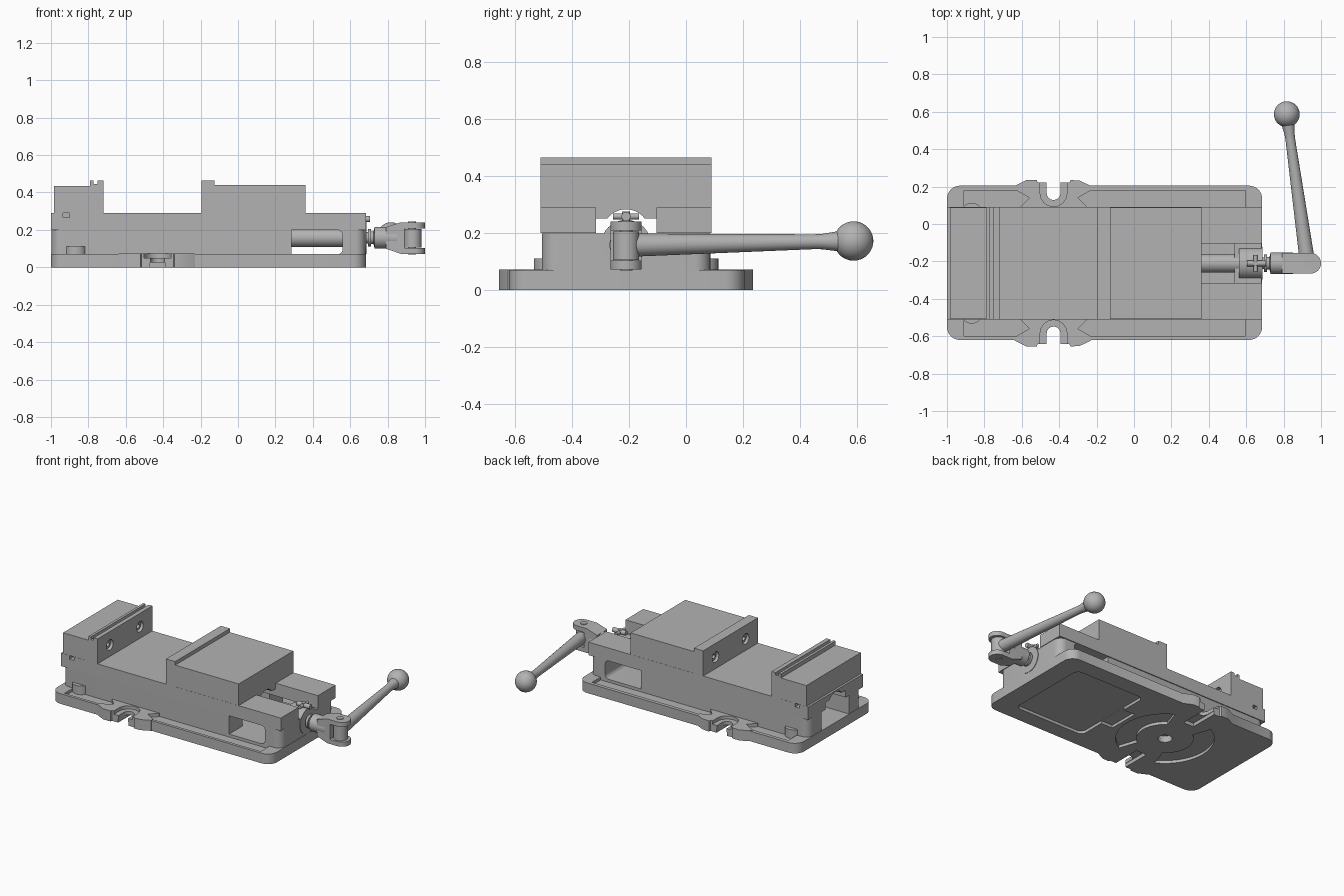
import bpy, bmesh, math
from mathutils import Vector

old = bpy.data.objects.get("Cube")
if old:
    bpy.data.objects.remove(old, do_unlink=True)

grey = bpy.data.materials.new("machined grey")
grey.use_nodes = True
grey.diffuse_color = (0.45, 0.45, 0.45, 1)
grey.node_tree.nodes["Principled BSDF"].inputs["Base Color"].default_value = (0.45, 0.45, 0.45, 1)

YC = -0.21            # centre line of the vise
PX = -0.43            # clamping slots and swivel centre


def finish(name, bm):
    bmesh.ops.recalc_face_normals(bm, faces=bm.faces)
    mesh = bpy.data.meshes.new(name)
    bm.to_mesh(mesh)
    bm.free()
    mesh.materials.append(grey)
    ob = bpy.data.objects.new(name, mesh)
    bpy.context.collection.objects.link(ob)
    return ob


def prism(name, pts, axis, lo, hi):
    """Extrude a 2D outline along an axis."""
    place = {"x": lambda p: (lo, p[0], p[1]), "y": lambda p: (p[0], lo, p[1]),
             "z": lambda p: (p[0], p[1], lo)}[axis]
    bm = bmesh.new()
    face = bm.faces.new([bm.verts.new(place(p)) for p in pts])
    step = Vector([(hi - lo) * (axis == a) for a in "xyz"])
    out = bmesh.ops.extrude_face_region(bm, geom=[face])
    bmesh.ops.translate(bm, vec=step, verts=[v for v in out["geom"] if isinstance(v, bmesh.types.BMVert)])
    return finish(name, bm)


def arc(cx, cy, r, a0, a1, n=8):
    angles = [math.radians(a0 + (a1 - a0) * i / n) for i in range(n + 1)]
    return [(cx + r * math.cos(a), cy + r * math.sin(a)) for a in angles]


def rrect(x0, x1, y0, y1, r):
    return (arc(x1 - r, y1 - r, r, 0, 90) + arc(x0 + r, y1 - r, r, 90, 180)
            + arc(x0 + r, y0 + r, r, 180, 270) + arc(x1 - r, y0 + r, r, 270, 360))


def rect(x0, x1, y0, y1):
    return [(x0, y0), (x1, y0), (x1, y1), (x0, y1)]


def lathe(name, profile, origin, direction, n=32):
    """Revolve (distance, radius) pairs about a direction."""
    bm = bmesh.new()
    vs = [bm.verts.new((r, 0, d)) for d, r in profile]
    es = [bm.edges.new(pair) for pair in zip(vs, vs[1:])]
    bmesh.ops.spin(bm, geom=vs + es, axis=(0, 0, 1), cent=(0, 0, 0), steps=n, angle=math.tau)
    bmesh.ops.remove_doubles(bm, verts=bm.verts, dist=1e-5)
    turn = Vector((0, 0, 1)).rotation_difference(Vector(direction)).to_matrix()
    for v in bm.verts:
        v.co = turn @ v.co + Vector(origin)
    return finish(name, bm)


def rod(name, r, length, origin, direction, n=32):
    return lathe(name, [(0, 0), (0, r), (length, r), (length, 0)], origin, direction, n)


def combine(ob, *others, op="DIFFERENCE"):
    """Apply booleans and remove the helper solids."""
    bpy.context.view_layer.objects.active = ob
    for other in others:
        other.hide_render = True
        mod = ob.modifiers.new("cut", "BOOLEAN")
        mod.operation, mod.solver, mod.object = op, "EXACT", other
        bpy.ops.object.modifier_apply(modifier=mod.name)
        bpy.data.objects.remove(other, do_unlink=True)
    return ob


def flip(pts):
    return [(x, 2 * YC - y) for x, y in pts]


# Base plate with clamping ears
base = prism("base_plate", rrect(-1, 0.685, -0.62, 0.205, 0.07), "z", 0, 0.07)
ear = [(-0.64, 0.0), (-0.64, 0.203), (-0.575, 0.235), (-0.52, 0.235), (-0.515, 0.222),
       (-0.345, 0.222), (-0.34, 0.235), (-0.29, 0.232), (-0.23, 0.203), (-0.23, 0.0)]
ear_slot = arc(PX, 0.165, 0.037, 180, 360) + [(PX + 0.037, 0.3), (PX - 0.037, 0.3)]
ear_step = arc(PX, 0.165, 0.072, 180, 360) + [(PX + 0.072, 0.3), (PX - 0.072, 0.3)]
long_trough = [(-0.23, 0.18), (0.595, 0.18), (0.595, 0.06), (-0.25, 0.06), (-0.25, 0.09), (-0.3, 0.14)]
short_trough = [(-0.91, 0.18), (-0.63, 0.18), (-0.56, 0.14), (-0.61, 0.09), (-0.61, 0.06), (-0.91, 0.06)]
for side in (list, flip):
    combine(base, prism("ear", side(ear), "z", 0, 0.073), op="UNION")
for side in (list, flip):
    combine(base,
            prism("slot", side(ear_slot), "z", -0.1, 0.2),
            prism("step", side(ear_step), "z", 0.05, 0.2),
            prism("trough", side(long_trough), "z", 0.05, 0.2),
            prism("trough", side(short_trough), "z", 0.05, 0.2),
            prism("key", side(rect(PX - 0.04, PX + 0.04, 0.02, 0.4)), "z", -0.1, 0.025))

# Underside pockets around the swivel hub
combine(base, rod("centre_hole", 0.045, 0.3, (PX, YC, -0.1), (0, 0, 1)),
        prism("pocket", rrect(0.0, 0.54, -0.51, 0.09, 0.04), "z", -0.1, 0.02),
        prism("pocket_neck", rect(-0.09, 0.05, -0.32, -0.1), "z", -0.1, 0.0195))
for a in (0, 180):
    sector = arc(PX, YC, 0.31, a - 62, a + 62, 20) + arc(PX, YC, 0.18, a + 55, a - 55, 20)
    combine(base, prism("sector", sector, "z", -0.1, 0.02))

# Hollow lower body with side window
body = prism("lower_body", rrect(-0.997, 0.682, -0.505, 0.085, 0.055), "z", 0.045, 0.199)
window = rect(0.285, 0.4, 0.0701, 0.3) + []
window = [(0.285, 0.0701)] + arc(0.53, 0.1, 0.03, 270, 360) + arc(0.53, 0.17, 0.03, 0, 90) + [(0.285, 0.2)]
combine(body, prism("channel", rect(-0.36, -0.06, 0.06, 0.3), "x", -1.1, 0.5),
        prism("window", window, "y", -0.8, 0.4))

# Bed slab with guide tunnel, rear slot and key slot
bed = prism("bed_slab", rect(-1, 0.685, -0.51, 0.09), "z", 0.2, 0.29)
tunnel = ([(-0.32, 0.15), (-0.1, 0.15), (-0.1, 0.25)] + arc(YC, 0.2, 0.083, 37, 143, 12) + [(-0.32, 0.25)])
combine(bed, prism("tunnel", tunnel, "x", -1.1, 0.5),
        prism("rear_slot", rect(0.36, 0.8, -0.315, -0.103), "z", 0.1, 0.4))
for y0, y1 in ((-0.6, -0.46), (0.04, 0.2)):
    combine(bed, prism("key_slot", rect(-0.935, -0.9, y0, y1), "z", 0.265, 0.4))

# Raised round bosses beside the body
for y in (0.055, 2 * YC - 0.055):
    rod("side_boss", 0.058, 0.07, (-0.867, y, 0.04), (0, 0, 1))

# Jaws and jaw plates with bolt holes
prism("fixed_jaw", rect(-0.985, -0.79, -0.509, 0.089), "z", 0.2895, 0.435)
prism("movable_jaw", rect(-0.125, 0.362, -0.509, 0.089), "z", 0.2895, 0.44)
stepped = [(-0.79, 0.29), (-0.72, 0.29), (-0.72, 0.463), (-0.75, 0.463), (-0.75, 0.445),
           (-0.772, 0.445), (-0.772, 0.463), (-0.79, 0.463)]
fixed = prism("fixed_jaw_plate", stepped, "y", -0.51, 0.09)
moving = prism("movable_jaw_plate", rect(-0.195, -0.125, -0.51, 0.09), "z", 0.29, 0.465)
for y in (YC - 0.165, YC + 0.165):
    for plate, face, d in ((fixed, -0.72, -1), (moving, -0.195, 1)):
        combine(plate, rod("hole", 0.036, 0.09, (face - 0.04 * d, y, 0.37), (d, 0, 0)))
        lathe("jaw_bolt", [(0, 0), (0, 0.027), (0.035, 0.027), (0.035, 0.014), (0.015, 0.014), (0.015, 0)],
              (face + 0.049 * d, y, 0.37), (-d, 0, 0), 24)

# Screw, bearing and collars
rod("screw_bearing", 0.088, 0.125, (0.561, YC, 0.158), (1, 0, 0), 40)
rod("lead_screw", 0.05, 0.75, (-0.15, YC, 0.158), (1, 0, 0))
collars = [(0, 0), (0, 0.03), (0.015, 0.03), (0.015, 0.046), (0.032, 0.046), (0.032, 0.034),
           (0.045, 0.034), (0.05, 0.058), (0.17, 0.058), (0.17, 0)]
lathe("screw_collar", collars, (0.68, YC, 0.158), (1, 0, 0))

# Small oil fitting above the bearing
rod("fitting_stem", 0.016, 0.1, (0.605, YC, 0.258), (1, 0, 0), 16)
rod("fitting_crossbar", 0.011, 0.09, (0.65, YC - 0.045, 0.258), (0, 1, 0), 16)
rod("fitting_post", 0.014, 0.07, (0.65, YC, 0.205), (0, 0, 1), 16)

# Handle fork, pin and crank
fork_side = [(0.79, 0.1), (0.87, 0.072), (1.01, 0.072), (1.01, 0.104), (0.89, 0.104),
             (0.89, 0.208), (1.01, 0.208), (1.01, 0.24), (0.87, 0.24), (0.79, 0.215)]
fork = prism("handle_fork", fork_side, "y", -0.3, -0.1)
fork_plan = arc(0.945, YC, 0.055, -90, 90, 16) + [(0.77, YC + 0.055), (0.77, YC - 0.055)]
combine(fork, prism("fork_outline", fork_plan, "z", 0, 0.4), op="INTERSECT")
rod("fork_pin", 0.022, 0.176, (0.93, YC, 0.068), (0, 0, 1), 24)
rod("handle_eye", 0.046, 0.1, (0.935, YC, 0.106), (0, 0, 1))
start, end = Vector((0.928, YC, 0.157)), Vector((0.817, 0.587, 0.172))
span = (end - start).length
ball = [(span + 0.069 * math.cos(math.radians(a)), 0.069 * math.sin(math.radians(a)))
        for a in range(150, -1, -10)]
ball[-1] = (span + 0.069, 0)
lathe("crank_handle", [(0, 0), (0, 0.041), (span - 0.14, 0.026), (span - 0.11, 0.027)] + ball,
      start, end - start)

# Smooth the round surfaces and keep edges sharp
bpy.ops.object.select_all(action="DESELECT")
for ob in bpy.context.collection.objects:
    if ob.type == "MESH" and grey.name in ob.data.materials:
        ob.select_set(True)
        bpy.context.view_layer.objects.active = ob
bpy.ops.object.shade_smooth_by_angle(angle=math.radians(30))
